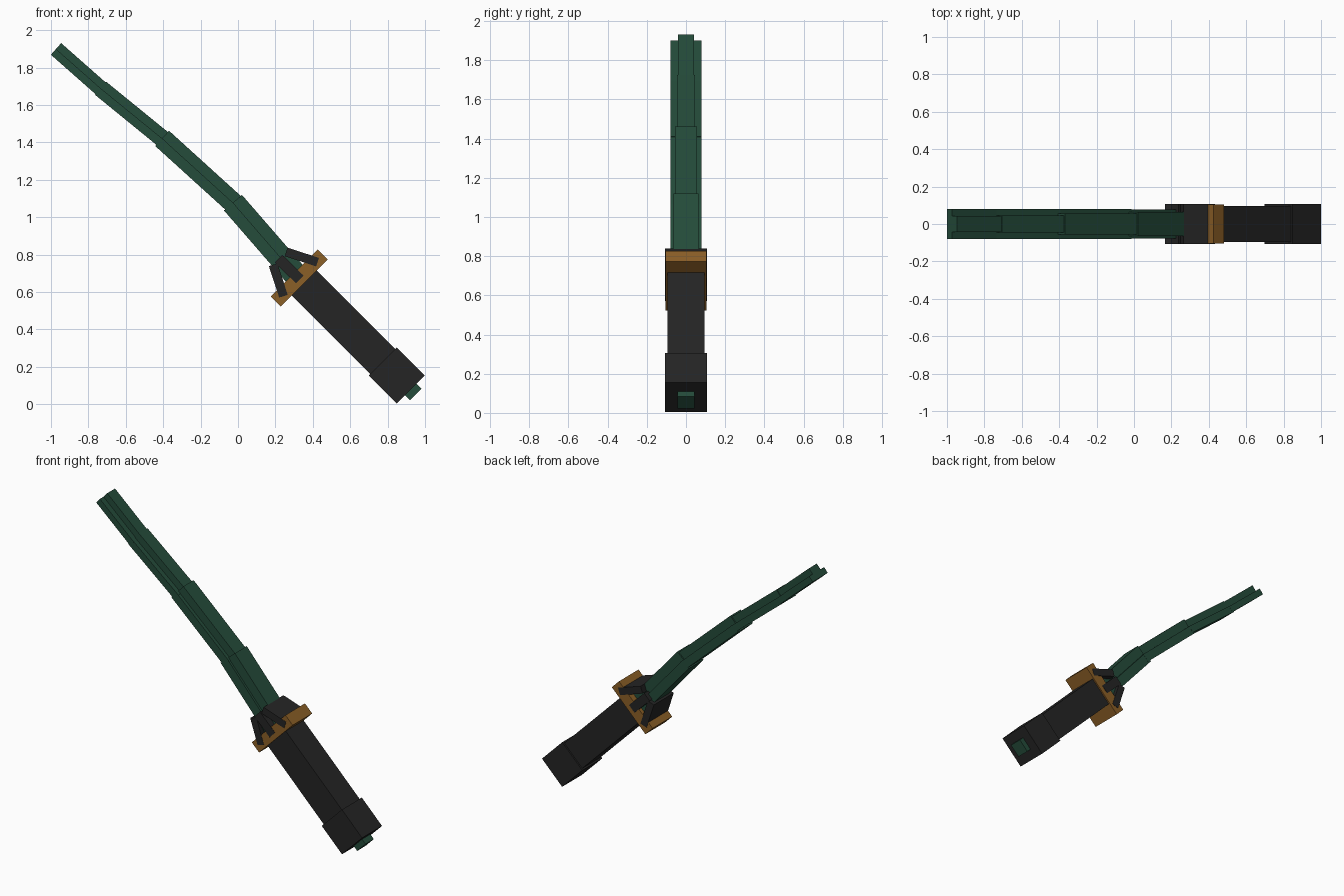
import bpy, bmesh
from mathutils import Vector

cube = bpy.data.objects.get("Cube")
if cube:
    bpy.data.objects.remove(cube, do_unlink=True)


def material(name, color):
    m = bpy.data.materials.new(name)
    m.use_nodes = True
    m.diffuse_color = (*color, 1)
    m.node_tree.nodes["Principled BSDF"].inputs["Base Color"].default_value = (*color, 1)
    return m


green = material("dark green", (0.018, 0.072, 0.043))
black = material("charcoal black", (0.018, 0.018, 0.018))
bronze = material("bronze brown", (0.26, 0.115, 0.02))


def bar(name, start, end, profile, mat):
    """Extrude a (side, up) profile between two (x, z) points."""
    a, b = (Vector((p[0], 0, p[1])) for p in (start, end))
    along = (b - a).normalized()
    up = Vector((-along.z, 0, along.x))
    bm = bmesh.new()
    verts = [bm.verts.new(a + Vector((0, s, 0)) + up * u) for s, u in profile]
    face = bm.faces.new(verts)
    grown = bmesh.ops.extrude_face_region(bm, geom=[face])["geom"]
    bmesh.ops.translate(bm, vec=b - a,
                        verts=[v for v in grown if isinstance(v, bmesh.types.BMVert)])
    bmesh.ops.recalc_face_normals(bm, faces=bm.faces)
    mesh = bpy.data.meshes.new(name)
    bm.to_mesh(mesh)
    bm.free()
    mesh.materials.append(mat)
    ob = bpy.data.objects.new(name, mesh)
    bpy.context.collection.objects.link(ob)
    return ob


def rect(width, height):
    w, h = width / 2, height / 2
    return [(-w, -h), (w, -h), (w, h), (-w, h)]


def ridge(width, size):
    """Wide lower slab with a narrower raised spine."""
    w, h = width / 2, size / 2
    return [(-w, -h), (w, -h), (w, 0), (h, 0), (h, h), (-h, h), (-h, 0), (-w, 0)]


# Curved blade of overlapping, thickening segments, tip first
path = [(-0.973, 1.9), (-0.735, 1.69), (-0.406, 1.422), (-0.027, 1.078), (0.31, 0.69)]
for i, size in enumerate((0.083, 0.092, 0.11, 0.127)):
    p, q = Vector(path[i]), Vector(path[i + 1])
    q += (q - p).normalized() * 0.02
    bar(f"blade_segment_{i + 1}", p, q, ridge(0.16 - i * 0.001, size), green)

# Hilt parts lie on one slanted axis, measured down from the guard centre
origin, down = Vector((0.328, 0.675)), Vector((1, -1)).normalized()


def hilt(name, t0, t1, width, height, mat):
    return bar(name, origin + down * t0, origin + down * t1, rect(width, height), mat)


hilt("guard", -0.038, 0.038, 0.208, 0.354, bronze)
hilt("grip", 0.03, 0.65, 0.19, 0.19, black)
hilt("pommel", 0.63, 0.843, 0.212, 0.212, black)
hilt("tang_end", 0.8, 0.88, 0.088, 0.088, green)

# Collar prongs: an upper one, its mirror across the axis, and a straight middle one
upper = [(0.257, 0.815), (0.425, 0.76)]
axis_sum = origin.x + origin.y
lower = [(axis_sum - z, axis_sum - x) for x, z in upper]
bar("upper_prong", *upper, rect(0.212, 0.048), black)
bar("lower_prong", *lower, rect(0.212, 0.048), black)
bar("middle_prong", (0.217, 0.778), (0.33, 0.668), rect(0.212, 0.058), black)
